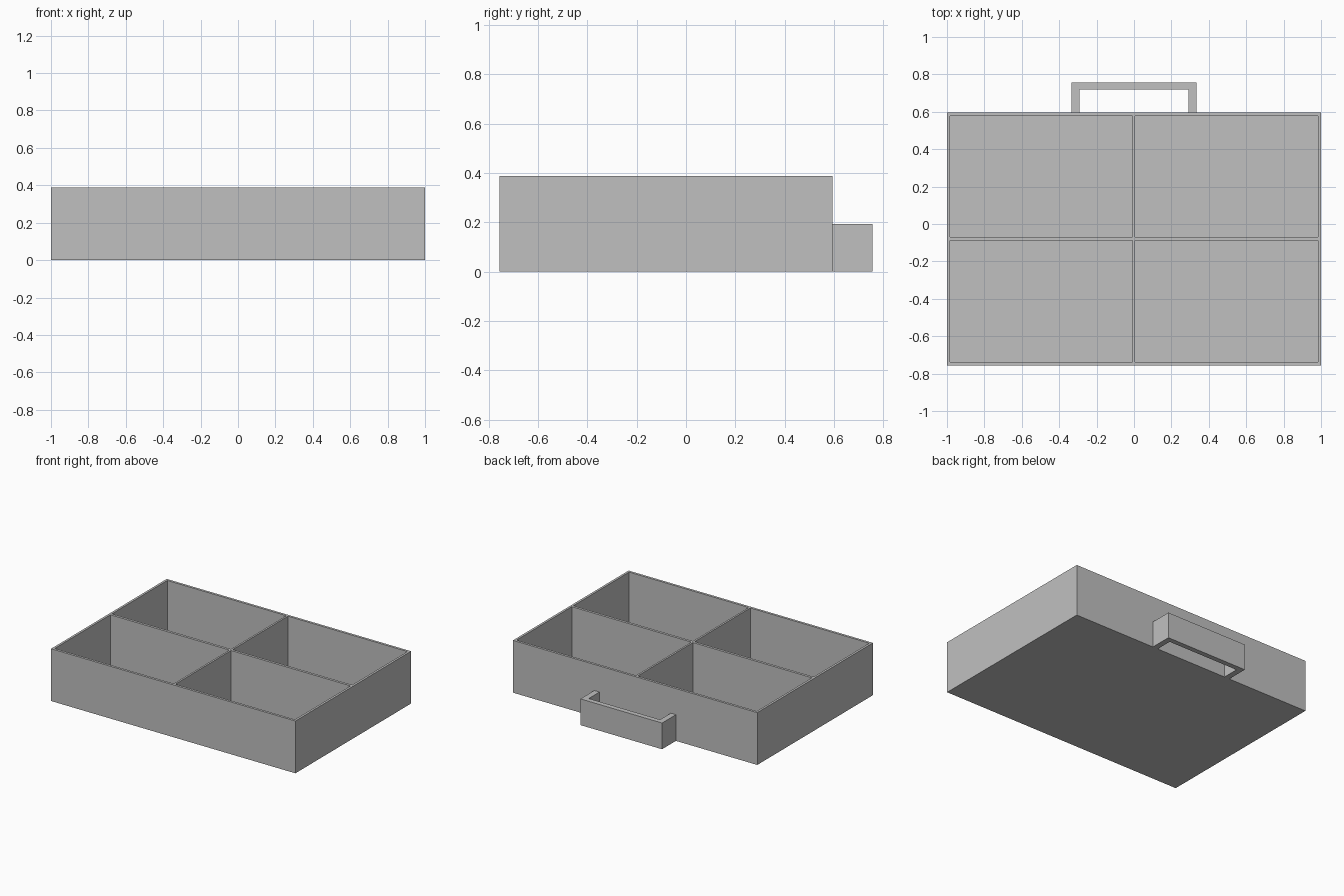
import bpy
import bmesh

cube = bpy.data.objects.get("Cube")
if cube:
    bpy.data.objects.remove(cube, do_unlink=True)

grey = bpy.data.materials.new("light grey")
grey.use_nodes = True
grey.diffuse_color = (0.527, 0.527, 0.527, 1)
grey.node_tree.nodes["Principled BSDF"].inputs["Base Color"].default_value = grey.diffuse_color


def raise_faces(bm, faces, height):
    """Extrude faces straight up and return the new top faces."""
    geom = bmesh.ops.extrude_face_region(bm, geom=faces, use_keep_orig=False)["geom"]
    bmesh.ops.translate(bm, vec=(0, 0, height),
                        verts=[g for g in geom if isinstance(g, bmesh.types.BMVert)])
    bmesh.ops.delete(bm, geom=[f for f in faces if f.is_valid], context='FACES_ONLY')
    return [g for g in geom if isinstance(g, bmesh.types.BMFace)]


def plan(bm, xs, ys, keep):
    """Lay flat cells on the grid lines xs, ys wherever keep(i, j) holds."""
    pts = [[bm.verts.new((x, y, 0)) for y in ys] for x in xs]
    for i in range(len(xs) - 1):
        for j in range(len(ys) - 1):
            if keep(i, j):
                bm.faces.new((pts[i][j], pts[i + 1][j], pts[i + 1][j + 1], pts[i][j + 1]))
    bmesh.ops.delete(bm, geom=[v for v in bm.verts if not v.link_faces], context='VERTS')
    return bm.faces[:]


def close_bottom(bm):
    """Cap the open underside, then merge flat neighbours."""
    bmesh.ops.holes_fill(bm, edges=[e for e in bm.edges if e.is_boundary], sides=0)


def finish(bm, name):
    bmesh.ops.remove_doubles(bm, verts=bm.verts[:], dist=0.0001)
    bmesh.ops.recalc_face_normals(bm, faces=bm.faces[:])
    mesh = bpy.data.meshes.new(name)
    bm.to_mesh(mesh)
    bm.free()
    mesh.materials.append(grey)
    obj = bpy.data.objects.new(name, mesh)
    bpy.context.collection.objects.link(obj)


def is_wall(face, xs, ys):
    """True where a cell lies in a thin wall strip."""
    c = face.calc_center_median()
    return any(a < c.x < b for a, b in xs) or any(a < c.y < b for a, b in ys)


# Tray: floor slab with outer walls and a crossed divider raised from it
floor, top = 0.016, 0.387
x_walls = [(-1, -0.983), (-0.009, 0.005), (0.983, 1)]
y_walls = [(-0.757, -0.739), (-0.088, -0.069), (0.577, 0.595)]
bm = bmesh.new()
base = plan(bm, sum(x_walls, ()), sum(y_walls, ()), lambda i, j: True)
cells = raise_faces(bm, base, floor)
raise_faces(bm, [f for f in cells if is_wall(f, x_walls, y_walls)], top - floor)
close_bottom(bm)
finish(bm, "divided_tray")

# Handle: squared loop on the back wall
bm = bmesh.new()
base = plan(bm, (-0.334, -0.292, 0.292, 0.334), (0.595, 0.72, 0.757),
            lambda i, j: i != 1 or j == 1)
raise_faces(bm, base, 0.194)
close_bottom(bm)
finish(bm, "back_handle")
